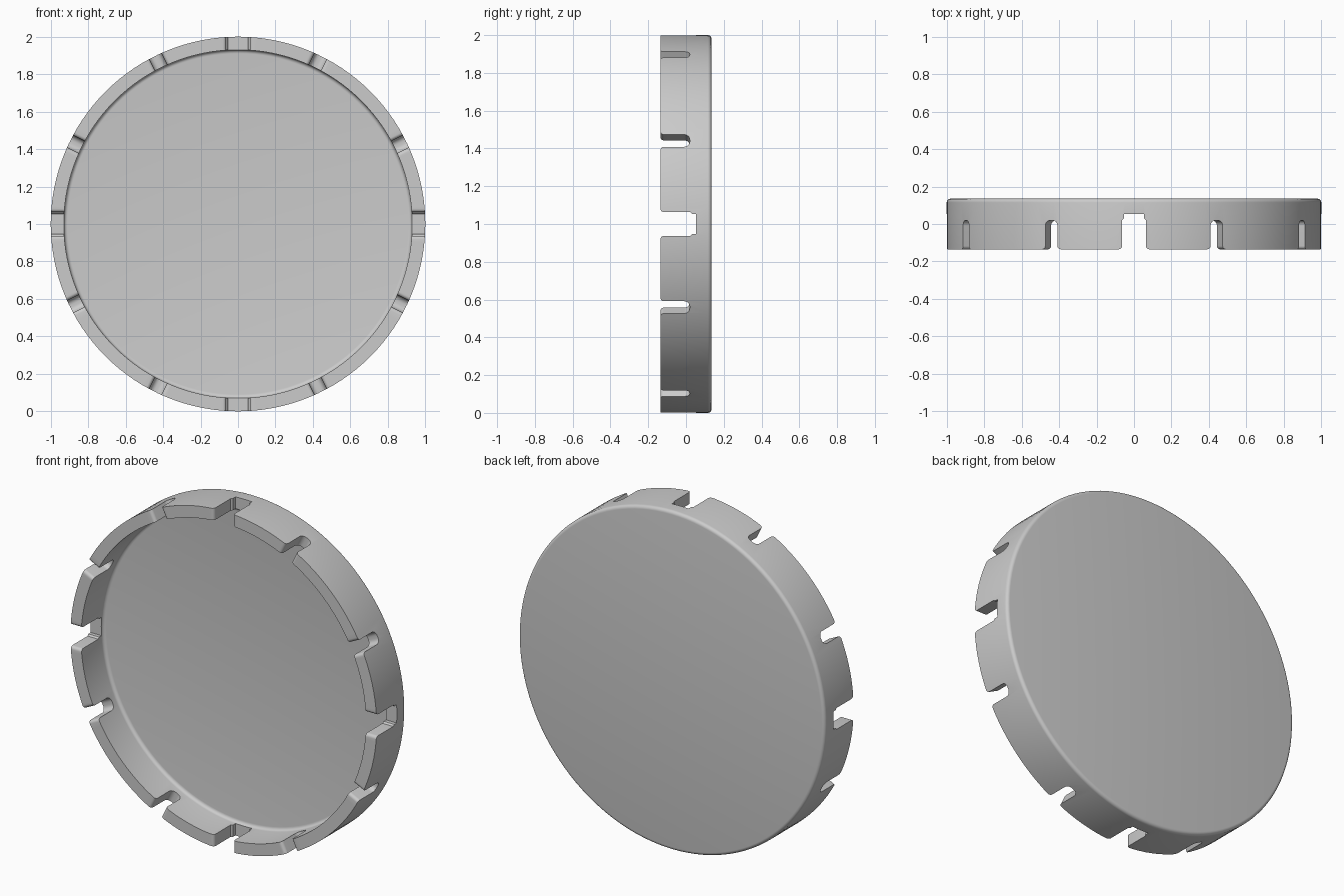
import bpy, bmesh, math
from mathutils import Matrix, Vector

if "Cube" in bpy.data.objects:
    bpy.data.objects.remove(bpy.data.objects["Cube"])

HALF = 0.135      # half depth of the cap
WALL = 0.93       # inner radius of the rim
FLOOR = 0.072     # depth of the inside floor
SEGMENTS = 128

grey = bpy.data.materials.new("light grey plastic")
grey.use_nodes = True
colour = (0.6, 0.6, 0.6, 1)
grey.diffuse_color = colour
grey.node_tree.nodes["Principled BSDF"].inputs["Base Color"].default_value = colour


def arc(cx, cy, r, start, end, steps=5):
    """Points along a circular arc, angles in degrees."""
    angles = [math.radians(start + (end - start) * i / steps) for i in range(steps + 1)]
    return [(cx + r * math.cos(a), cy + r * math.sin(a)) for a in angles]


def make_object(name, bm):
    bmesh.ops.recalc_face_normals(bm, faces=bm.faces)
    mesh = bpy.data.meshes.new(name)
    bm.to_mesh(mesh)
    bm.free()
    mesh.materials.append(grey)
    obj = bpy.data.objects.new(name, mesh)
    bpy.context.collection.objects.link(obj)
    obj.location.z = 1
    return obj


# Cap: cup profile (radius, depth) turned about the y axis
def build_cap():
    r = 0.02
    profile = [(0, FLOOR)]
    profile += arc(WALL - r, FLOOR - r, r, 90, 0)
    profile += [(WALL, -HALF), (1, -HALF)]
    profile += arc(1 - r, HALF - r, r, 0, 90)
    profile += [(0, HALF)]
    bm = bmesh.new()
    verts = [bm.verts.new((x, y, 0)) for x, y in profile]
    edges = [bm.edges.new(pair) for pair in zip(verts, verts[1:])]
    bmesh.ops.spin(bm, geom=verts + edges, cent=(0, 0, 0), axis=(0, 1, 0),
                   angle=math.tau, steps=SEGMENTS, use_duplicate=False)
    bmesh.ops.remove_doubles(bm, verts=bm.verts, dist=0.0001)
    return make_object("round_cap", bm)


# Notch outlines: right half from the flared mouth to the closed end
def notch_half(width, end):
    r = 0.018
    mouth = [(width + r, -HALF - 0.05)]
    return mouth + arc(width + r, -HALF + r, r, 270, 180) + end


wide_notch = notch_half(0.063, [(0.063, 0.022), (0.054, 0.031), (0.054, 0.053)])
slot = notch_half(0.036, arc(0.006, -0.01, 0.03, 0, 90, 8))


def add_cutter(bm, half, angle):
    outline = half + [(-x, y) for x, y in reversed(half)]
    turn = Matrix.Rotation(math.radians(angle), 4, 'Y')
    inner, outer = [[bm.verts.new(turn @ Vector((x, y, z))) for x, y in outline]
                    for z in (0.85, 1.1)]
    bm.faces.new(inner)
    bm.faces.new(outer)
    count = len(outline)
    for i in range(count):
        j = (i + 1) % count
        bm.faces.new((inner[i], inner[j], outer[j], outer[i]))


# Wide notches on the four axes, each flanked by two narrow slots
cap = build_cap()
bm = bmesh.new()
for quarter in range(0, 360, 90):
    add_cutter(bm, wide_notch, quarter)
    for side in (-26.2, 26.2):
        add_cutter(bm, slot, quarter + side)
cutter = make_object("notch_cutter", bm)
cutter.hide_render = True
cutter.hide_viewport = False

cut = cap.modifiers.new("notches", 'BOOLEAN')
cut.operation = 'DIFFERENCE'
cut.solver = 'EXACT'
cut.object = cutter

# Bake the cut, then shade smooth with sharp edges kept
bpy.context.view_layer.objects.active = cap
cap.select_set(True)
bpy.ops.object.modifier_apply(modifier=cut.name)
bpy.data.objects.remove(cutter)
bpy.ops.object.shade_smooth_by_angle(angle=math.radians(35))
